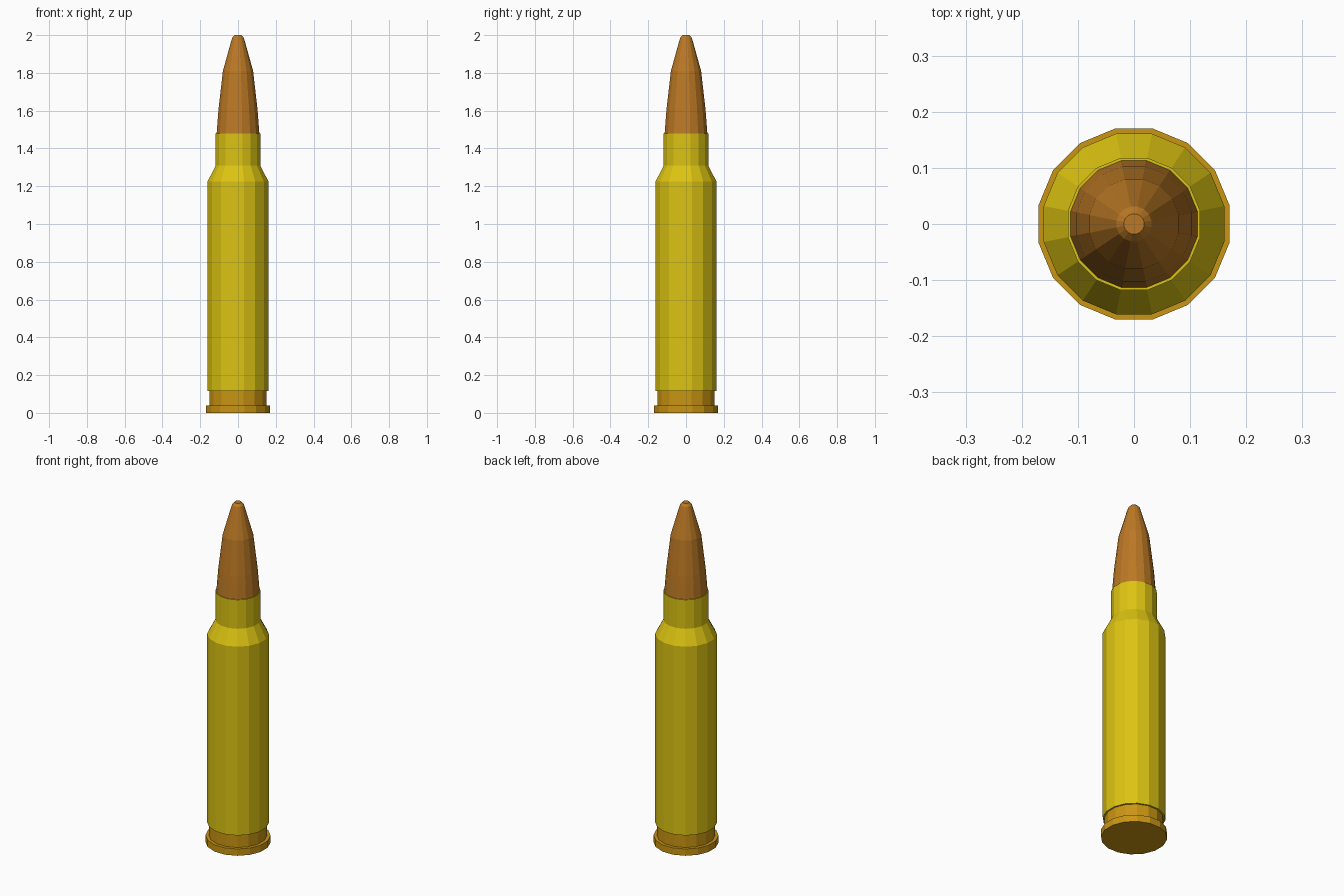
import bpy, bmesh, math

cube = bpy.data.objects.get("Cube")
if cube:
    bpy.data.objects.remove(cube, do_unlink=True)

SIDES = 16
FLAT = math.cos(math.pi / SIDES)  # turns a flat-to-centre distance into a corner radius


def material(name, rgb):
    mat = bpy.data.materials.new(name)
    mat.use_nodes = True
    mat.diffuse_color = (*rgb, 1)
    bsdf = mat.node_tree.nodes["Principled BSDF"]
    bsdf.inputs["Base Color"].default_value = (*rgb, 1)
    bsdf.inputs["Roughness"].default_value = 0.6
    return mat


def lathe(name, profile, mat):
    """Capped, faceted solid from (half width, height) pairs, bottom to top."""
    bm = bmesh.new()
    rings = []
    for half_width, z in profile:
        r = half_width / FLAT
        angles = [(i + 0.5) * math.tau / SIDES for i in range(SIDES)]
        rings.append([bm.verts.new((r * math.cos(a), r * math.sin(a), z)) for a in angles])
    for low, high in zip(rings, rings[1:]):
        for i in range(SIDES):
            j = (i + 1) % SIDES
            bm.faces.new((low[i], low[j], high[j], high[i]))
    bm.faces.new(rings[0][::-1])
    bm.faces.new(rings[-1])
    mesh = bpy.data.meshes.new(name)
    bm.to_mesh(mesh)
    bm.free()
    mesh.materials.append(mat)
    obj = bpy.data.objects.new(name, mesh)
    bpy.context.collection.objects.link(obj)
    return obj


brass = material("yellow brass", (0.72, 0.55, 0.006))
gold = material("dark gold", (0.59, 0.30, 0.006))
copper = material("copper", (0.50, 0.19, 0.018))

# Base rim with the narrower groove above it
lathe("base_rim", [(0.17, 0), (0.17, 0.04), (0.152, 0.04), (0.152, 0.115)], gold)

# Straight case, sloping shoulder and neck
lathe("case", [(0.161, 0.115), (0.161, 1.225), (0.118, 1.31), (0.118, 1.48)], brass)

# Tapered point with a blunt rounded tip
lathe("point", [(0.113, 1.48), (0.103, 1.61), (0.08, 1.81), (0.037, 1.965),
                (0.031, 1.985), (0.018, 2.0)], copper)
